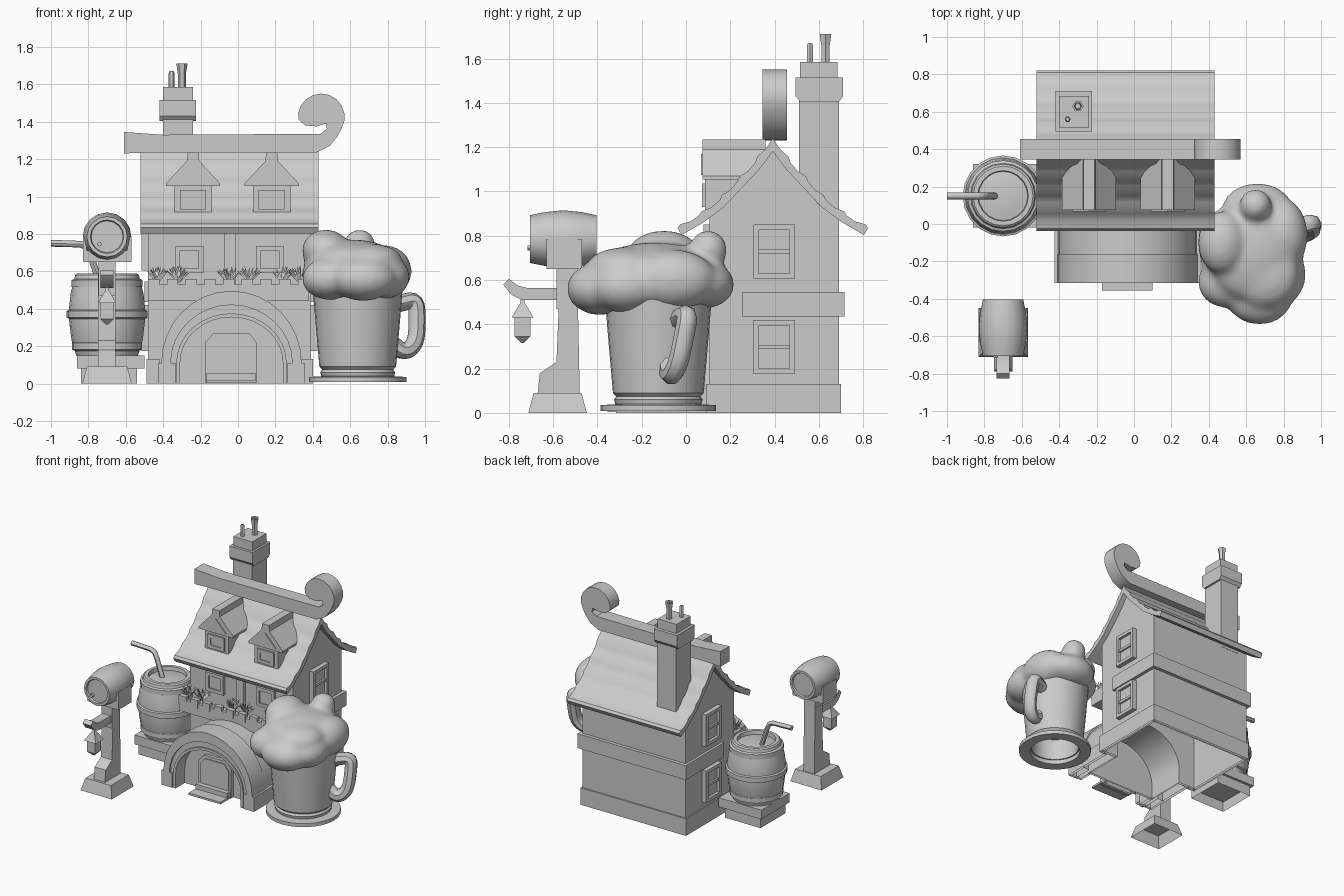
import bpy, bmesh, random
from math import sin, cos, pi, radians
from mathutils import Vector, Matrix

if "Cube" in bpy.data.objects:
    bpy.data.objects.remove(bpy.data.objects["Cube"])
random.seed(4)

clay = bpy.data.materials.new("plain_grey")
clay.use_nodes = True
clay.diffuse_color = (0.6, 0.6, 0.6, 1)
clay.node_tree.nodes["Principled BSDF"].inputs["Base Color"].default_value = clay.diffuse_color


def shade(ob, angle):
    bpy.ops.object.select_all(action='DESELECT')
    ob.select_set(True)
    bpy.context.view_layer.objects.active = ob
    if ob.type == 'CURVE':
        bpy.ops.object.convert(target='MESH')
    bpy.ops.object.shade_smooth_by_angle(angle=radians(angle))


def finish(name, bm, angle=35):
    bmesh.ops.recalc_face_normals(bm, faces=bm.faces)
    # Parts standing on the ground are open underneath
    ground = [f for f in bm.faces if all(v.co.z < 0.001 for v in f.verts)]
    bmesh.ops.delete(bm, geom=ground, context='FACES')
    mesh = bpy.data.meshes.new(name)
    bm.to_mesh(mesh)
    bm.free()
    ob = bpy.data.objects.new(name, mesh)
    bpy.context.collection.objects.link(ob)
    mesh.materials.append(clay)
    shade(ob, angle)
    return ob


def boxes(name, *dims):
    bm = bmesh.new()
    for x0, x1, y0, y1, z0, z1 in dims:
        mat = Matrix.Translation(((x0 + x1) / 2, (y0 + y1) / 2, (z0 + z1) / 2))
        bmesh.ops.create_cube(bm, size=1, matrix=mat @ Matrix.Diagonal((x1 - x0, y1 - y0, z1 - z0, 1)))
    finish(name, bm)


def extrude(name, pts, axis, a, b):
    """Extrude a 2D outline along x (outline in y, z) or y (outline in x, z)."""
    bm = bmesh.new()
    at = (lambda p: (a, p[0], p[1])) if axis == 'x' else (lambda p: (p[0], a, p[1]))
    face = bm.faces.new([bm.verts.new(at(p)) for p in pts])
    geo = bmesh.ops.extrude_face_region(bm, geom=[face])["geom"]
    step = Vector((b - a, 0, 0)) if axis == 'x' else Vector((0, b - a, 0))
    bmesh.ops.translate(bm, vec=step, verts=[g for g in geo if isinstance(g, bmesh.types.BMVert)])
    finish(name, bm)


def lathe(name, profile, centre, segs=24, axis='z', phase=0.0, caps=(0, -1)):
    """Revolve (radius, height) points; axis y lays the part on its side."""
    bm = bmesh.new()
    rings = []
    for r, h in profile:
        ring = []
        for i in range(segs):
            t = 2 * pi * i / segs + phase
            u, v = r * cos(t), r * sin(t)
            p = Vector((u, v, h)) if axis == 'z' else Vector((u, h, v))
            ring.append(bm.verts.new(p + Vector(centre)))
        rings.append(ring)
    for lo, hi in zip(rings, rings[1:]):
        for i in range(segs):
            j = (i + 1) % segs
            bm.faces.new((lo[i], lo[j], hi[j], hi[i]))
    for end in caps:
        bm.faces.new(rings[end])
    finish(name, bm)


def tube(name, pts, radius, smooth=False):
    cu = bpy.data.curves.new(name, 'CURVE')
    cu.dimensions = '3D'
    cu.bevel_depth, cu.bevel_resolution, cu.use_fill_caps = radius, 2, True
    cu.resolution_u = 4
    sp = cu.splines.new('NURBS' if smooth else 'POLY')
    sp.points.add(len(pts) - 1)
    for p, co in zip(sp.points, pts):
        p.co = (*co, 1)
    if smooth:
        sp.use_endpoint_u, sp.order_u = True, 3
    ob = bpy.data.objects.new(name, cu)
    bpy.context.collection.objects.link(ob)
    cu.materials.append(clay)
    shade(ob, 45)


def window(name, side, u, wall, z0, z1, w, out):
    """Framed window on a wall; side 'x' or 'y' is the wall's normal axis."""
    m, b = (z0 + z1) / 2, 0.025
    bars = [(u - w, u - w + b, z0, z1, out), (u + w - b, u + w, z0, z1, out),
            (u - w, u + w, z0, z0 + b, out), (u - w, u + w, z1 - b, z1, out),
            (u - w, u + w, z0, z1, out * 0.4)]
    if z1 - z0 > 0.2:
        bars.append((u - w, u + w, m - 0.01, m + 0.01, out * 0.8))
    dims = []
    for a, c, lo, hi, d in bars:
        n0, n1 = sorted((wall, wall + d))
        dims.append((n0, n1, a, c, lo, hi) if side == 'x' else (a, c, n0, n1, lo, hi))
    boxes(name, *dims)


def arch(cx, w, base, top, n=16):
    arc = [(cx + w * cos(pi * i / n), base + (top - base) * sin(pi * i / n)) for i in range(n + 1)]
    return [(cx + w, 0)] + arc + [(cx - w, 0)]


# House shell: gable ends, back wall, front wall with an arched opening
MID = 0.392
gable = [(0.105, 0), (0.69, 0), (0.69, 0.88), (0.6, 0.94), (MID, 1.19), (0.18, 0.94), (0.105, 0.88)]
for x in (-0.48, 0.375):
    extrude("gable_wall", gable, 'x', x, x + 0.015)
boxes("back_wall", (-0.48, 0.39, 0.675, 0.69, 0, 0.88))
extrude("front_wall", [(0.39, 0), (0.39, 0.88), (-0.48, 0.88), (-0.48, 0)] + arch(-0.035, 0.29, 0.11, 0.37)[::-1],
        'y', 0.105, 0.12)
boxes("house_plinth", (-0.49, -0.475, 0.09, 0.7, 0, 0.13), (0.385, 0.4, 0.09, 0.7, 0, 0.13),
      (-0.49, 0.4, 0.685, 0.7, 0, 0.13), (-0.49, -0.42, 0.09, 0.11, 0, 0.13), (0.34, 0.4, 0.09, 0.11, 0, 0.13))
boxes("wall_band", (-0.5, -0.475, 0.253, 0.716, 0.435, 0.545), (0.385, 0.415, 0.253, 0.716, 0.435, 0.545),
      (-0.5, 0.415, 0.685, 0.716, 0.435, 0.545))
for x, out in ((-0.48, -0.035), (0.39, 0.035)):
    for z in (0.175, 0.605):
        window("side_window", 'x', 0.398, x, z, z + 0.245, 0.094, out)
for x in (-0.26, 0.17):
    window("front_window", 'y', x, 0.105, 0.59, 0.735, 0.075, -0.02)
boxes("front_post", (-0.075, -0.01, 0.08, 0.11, 0.5, 0.85))

# Flared roof with softly rippled rows
half = [(0, 1.24), (0.08, 1.13), (0.16, 1.045), (0.24, 0.96), (0.335, 0.89), (0.43, 0.835)]
outer = [half[0]]
for (d0, z0), (d1, z1) in zip(half, half[1:]):
    outer += [(d0 + (d1 - d0) * 0.4, z0 + (z1 - z0) * 0.4 - 0.004),
              (d0 + (d1 - d0) * 0.8 + 0.006, z0 + (z1 - z0) * 0.8 + 0.006), (d1, z1)]
inner = [(d - 0.018, z - 0.032) for d, z in half[:0:-1]] + [(0, 1.18)]
ring = [(MID + d, z) for d, z in outer + inner]
ring += [(MID - d, z) for d, z in inner[-2::-1] + outer[:0:-1]]
extrude("roof", ring, 'x', -0.52, 0.43)

# Ridge beam ending in a curl
curl = [(0.445 + 0.125 * cos(radians(t)), 1.425 + 0.125 * sin(radians(t))) for t in range(-30, 171, 20)]
beam = [(-0.61, 1.23), (-0.5, 1.235), (0.42, 1.235), (0.49, 1.27), (0.53, 1.32)] + curl
beam += [(0.325, 1.41), (0.36, 1.38), (0.42, 1.375), (0.47, 1.39), (0.475, 1.36), (0.44, 1.335), (-0.4, 1.33), (-0.61, 1.345)]
extrude("ridge_beam", beam, 'y', 0.345, 0.455)

# Dormers
for x in (-0.24, 0.18):
    prof = [(0.03, 1.235), (0.033, 1.19), (0.145, 1.07), (0.145, 1.055)]
    pts = [(x + a, z) for a, z in prof] + [(x - a, z) for a, z in prof[::-1]]
    extrude("dormer_roof", pts, 'y', 0.075, 0.36)
    extrude("dormer_gable", [(x - 0.09, 1.075), (x + 0.09, 1.075), (x, 1.17)], 'y', 0.068, 0.08)
    boxes("dormer_wall", (x - 0.1, x + 0.1, 0.085, 0.34, 0.91, 1.06))
    window("dormer_window", 'y', x, 0.085, 0.93, 1.035, 0.07, -0.012)

# Chimney
boxes("chimney", (-0.4, -0.24, 0.51, 0.692, 0.85, 1.43), (-0.4, -0.24, 0.515, 0.685, 1.5, 1.585))
extrude("chimney_collar", [(0.515, 1.405), (0.69, 1.405), (0.71, 1.43), (0.71, 1.515), (0.495, 1.515), (0.495, 1.43)],
        'x', -0.42, -0.225)
lathe("tall_chimney_pot", [(0.022, 1.58), (0.022, 1.66), (0.03, 1.71), (0.02, 1.71), (0.015, 1.65)], (-0.3, 0.63, 0), 6)
lathe("small_chimney_pot", [(0.016, 1.58), (0.016, 1.66), (0.01, 1.67)], (-0.355, 0.56, 0), 6)

# Balcony tucked under the eaves, with notched parapet and plants
boxes("balcony_floor", (-0.48, 0.38, -0.02, 0.11, 0.44, 0.49))
merlons = [(-0.48, 0.38, -0.025, 0, 0.44, 0.53)]
for i in range(9):
    x = -0.48 + i * 0.1
    merlons.append((x, x + 0.06, -0.03, 0.005, 0.5, 0.56))
for x in (-0.48, 0.355):
    merlons.append((x, x + 0.025, -0.02, 0.1, 0.44, 0.55))
boxes("parapet", *merlons)
bm = bmesh.new()
for x in (-0.43, -0.32, -0.05, 0.06, 0.24, 0.33):
    for i in range(20):
        lean = Matrix.Rotation(random.uniform(-0.9, 0.9), 4, 'Y') @ Matrix.Rotation(random.uniform(-0.6, 0.6), 4, 'X')
        bmesh.ops.create_cone(bm, segments=3, radius1=0.01, radius2=0.001, depth=0.085, cap_ends=True,
                              matrix=Matrix.Translation((x, 0.02, 0.545)) @ lean @ Matrix.Translation((0, 0, 0.042)))
finish("balcony_plants", bm)


# Arched porch
def arch_band(name, w0, t0, w1, t1, y0, y1):
    extrude(name, arch(-0.035, w1, 0.11, t1) + arch(-0.035, w0, 0.11, t0)[::-1], 'y', y0, y1)


arch_band("porch_vault", 0.29, 0.37, 0.37, 0.475, -0.3, 0.11)
arch_band("porch_rim", 0.325, 0.42, 0.375, 0.495, -0.315, -0.16)
arch_band("porch_inner_rim", 0.275, 0.355, 0.295, 0.375, -0.31, -0.2)
boxes("porch_feet", *[(c - 0.045, c + 0.045, -0.315, 0.1, 0, 0.11) for c in (-0.38, 0.31)])
extrude("porch_wall", arch(-0.035, 0.3, 0.11, 0.38), 'y', -0.2, -0.185)
door = [(0.1, 0), (0.1, 0.22), (0.06, 0.27), (-0.13, 0.27), (-0.175, 0.22), (-0.175, 0)]
extrude("door_frame", door, 'y', -0.225, -0.19)
extrude("door", [(-0.0375 + (x + 0.0375) * 0.87, z * 0.92) for x, z in door], 'y', -0.233, -0.2)
boxes("door_step", (-0.17, 0.095, -0.27, -0.2, 0, 0.055))
boxes("door_mat", (-0.17, 0.1, -0.355, -0.25, 0.005, 0.02))

# Drink barrel on a stepped stand
bx, by = -0.7, 0.15
lathe("large_barrel", [(0.165, 0.15), (0.19, 0.23), (0.207, 0.37), (0.195, 0.48), (0.17, 0.58), (0.16, 0.588),
                       (0.135, 0.588), (0.13, 0.55)], (bx, by, 0), 20)
for z, r in ((0.37, 0.216), (0.535, 0.19), (0.2, 0.188)):
    lathe("barrel_hoop", [(r - 0.014, z - 0.025), (r, z - 0.018), (r, z + 0.018), (r - 0.014, z + 0.025)], (bx, by, 0), 20)
boxes("barrel_stand", (-0.86, -0.5, -0.02, 0.32, 0.08, 0.15), (-0.84, -0.54, 0, 0.3, 0, 0.09))
tube("straw", [(-0.74, by, 0.54), (-0.79, by, 0.69), (-0.81, by, 0.73), (-0.84, by, 0.745), (-1, by, 0.75)], 0.018)

# Lamp post with keg sign
q = 2 ** 0.5
lathe("lamp_base", [(0.132 * q, 0), (0.108 * q, 0.09)], (bx, -0.58, 0), 4, phase=pi / 4)
extrude("lamp_post", [(-0.67, 0.09), (-0.48, 0.09), (-0.49, 0.59), (-0.57, 0.59), (-0.585, 0.23), (-0.66, 0.18)],
        'x', -0.748, -0.655)
boxes("keg_cradle", (-0.745, -0.655, -0.585, -0.49, 0.47, 0.66), (-0.83, -0.57, -0.63, -0.47, 0.65, 0.71),
      (-0.83, -0.81, -0.63, -0.47, 0.65, 0.785), (-0.59, -0.57, -0.63, -0.47, 0.65, 0.785))
keg = [(0.085, 0.012), (0.09, 0), (0.108, 0), (0.122, 0.07), (0.13, 0.15), (0.122, 0.23), (0.108, 0.3), (0.09, 0.3), (0.085, 0.288)]
lathe("keg", keg, (bx, -0.705, 0.785), 16, axis='y')
tube("keg_spigot", [(-0.74, -0.69, 0.745), (-0.74, -0.715, 0.745)], 0.012)
extrude("lantern_arm", [(-0.57, 0.51), (-0.74, 0.51), (-0.79, 0.535), (-0.825, 0.58), (-0.8, 0.605), (-0.76, 0.575),
                        (-0.72, 0.565), (-0.57, 0.565)], 'x', -0.735, -0.665)
lathe("lantern", [(0.008, 0.315), (0.05, 0.345), (0.05, 0.43), (0.07, 0.43), (0.012, 0.5), (0.012, 0.52)],
      (bx, -0.738, 0), 4, phase=pi / 4)

# Mug on a saucer ring, hollow underneath
mx, my = 0.64, -0.125
lathe("mug", [(0.165, 0.2), (0.17, 0.04), (0.195, 0.04), (0.2, 0.06), (0.19, 0.075), (0.205, 0.09), (0.225, 0.32),
              (0.243, 0.54), (0.2, 0.58)], (mx, my, 0), 28)
lathe("saucer", [(0.18, 0.05), (0.18, 0.008), (0.26, 0.008), (0.26, 0.035), (0.18, 0.04)], (mx, my, 0), 28, caps=())
handle = [(0.16, 0.41), (0.24, 0.43), (0.33, 0.45), (0.335, 0.34), (0.33, 0.22), (0.27, 0.165), (0.22, 0.19), (0.19, 0.22)]
tube("mug_handle", [(mx + d * 0.95, my + d * 0.32 + (z - 0.3) * 0.2, z) for d, z in handle], 0.046, True)

# Foam built from merged blobs
bm = bmesh.new()
blobs = [((0.63, -0.16, 0.59), (0.28, 0.31, 0.13)), ((0.62, -0.14, 0.66), (0.23, 0.27, 0.11)),
         ((0.47, -0.1, 0.71), (0.13, 0.17, 0.115)), ((0.65, 0.1, 0.735), (0.088, 0.088, 0.092)),
         ((0.67, -0.39, 0.56), (0.18, 0.15, 0.12)), ((0.49, -0.31, 0.56), (0.15, 0.14, 0.115)),
         ((0.79, -0.06, 0.6), (0.14, 0.2, 0.14)), ((0.66, 0.08, 0.58), (0.19, 0.14, 0.11)),
         ((0.44, -0.1, 0.58), (0.1, 0.17, 0.1)), ((0.7, -0.27, 0.66), (0.18, 0.18, 0.09)),
         ((0.78, -0.27, 0.57), (0.14, 0.17, 0.12))]
for c, s in blobs:
    bmesh.ops.create_icosphere(bm, subdivisions=3, radius=1, matrix=Matrix.Translation(c) @ Matrix.Diagonal((*s, 1)))
foam = finish("foam", bm, 180)
remesh = foam.modifiers.new("merge", 'REMESH')
remesh.mode, remesh.voxel_size, remesh.use_smooth_shade = 'VOXEL', 0.016, True
soft = foam.modifiers.new("soften", 'SMOOTH')
soft.factor, soft.iterations = 0.5, 18
